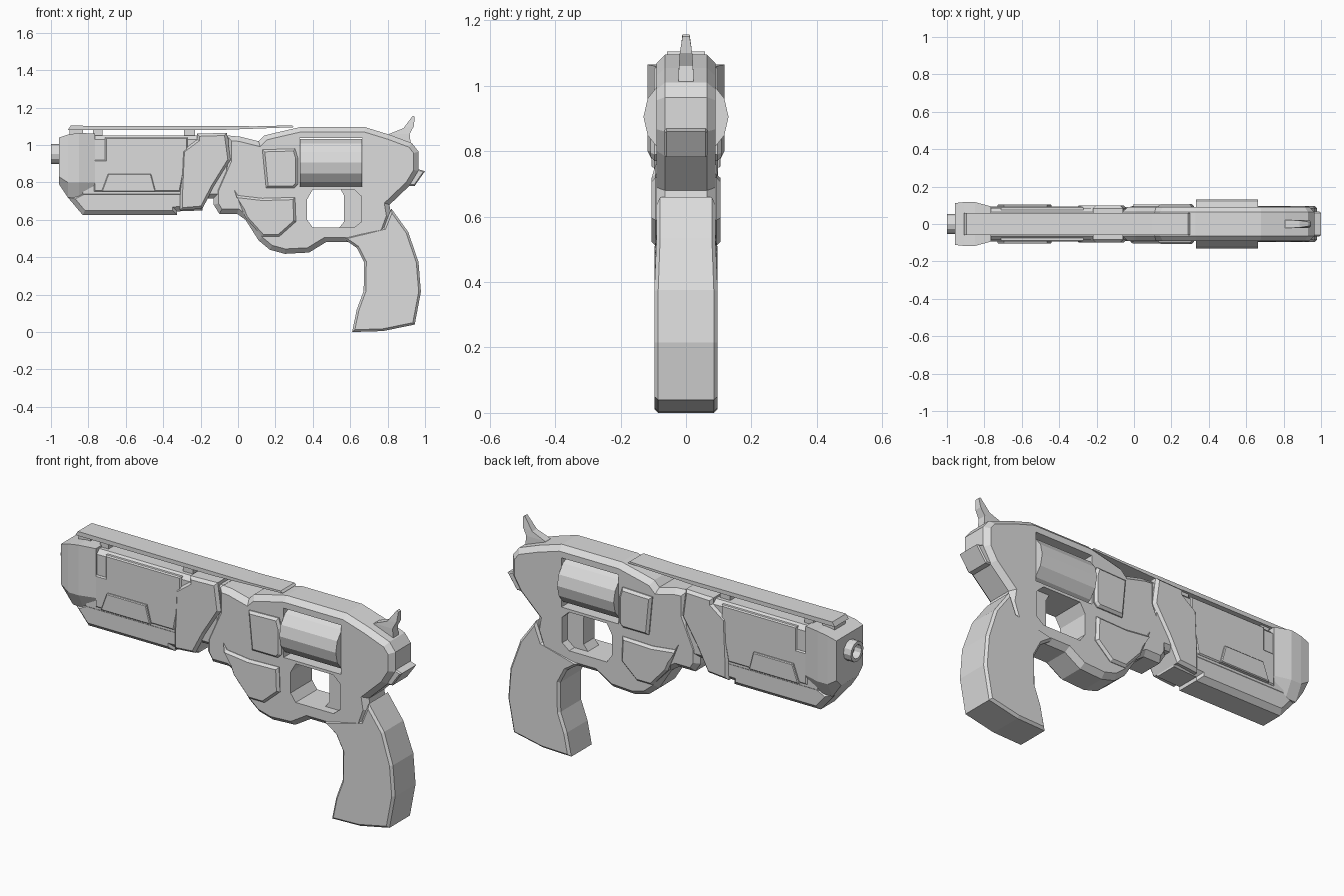
import bpy, bmesh, math
from mathutils import Matrix

if "Cube" in bpy.data.objects:
    bpy.data.objects.remove(bpy.data.objects["Cube"])

grey = bpy.data.materials.new("light_grey")
grey.use_nodes = True
grey.diffuse_color = (0.72, 0.72, 0.72, 1)
grey.node_tree.nodes["Principled BSDF"].inputs["Base Color"].default_value = (0.72, 0.72, 0.72, 1)


def finish(name, bm):
    bmesh.ops.recalc_face_normals(bm, faces=bm.faces[:])
    mesh = bpy.data.meshes.new(name)
    bm.to_mesh(mesh)
    bm.free()
    mesh.materials.append(grey)
    obj = bpy.data.objects.new(name, mesh)
    bpy.context.collection.objects.link(obj)
    return obj


def plate(name, profile, half, chamfer=0.0):
    """Extrude an (x, z) profile across y, with chamfered side outlines."""
    bm = bmesh.new()
    rings = [[bm.verts.new((x, s * (half - chamfer), z)) for x, z in profile] for s in (-1, 1)]
    caps = [bm.faces.new(r) for r in rings]
    n = len(profile)
    for i in range(n):
        j = (i + 1) % n
        bm.faces.new((rings[0][i], rings[0][j], rings[1][j], rings[1][i]))
    bmesh.ops.recalc_face_normals(bm, faces=bm.faces[:])
    if chamfer:
        bmesh.ops.inset_region(bm, faces=caps, thickness=chamfer, use_even_offset=True)
        for f, s in zip(caps, (-1, 1)):
            for v in f.verts:
                v.co.y = s * half
    return finish(name, bm)


def box(name, x0, x1, z0, z1, half, chamfer=0.0):
    return plate(name, [(x0, z0), (x1, z0), (x1, z1), (x0, z1)], half, chamfer)


def loft(name, rings):
    """Skin matching rings of (x, y, z) points and cap both ends."""
    bm = bmesh.new()
    vs = [[bm.verts.new(p) for p in r] for r in rings]
    n = len(vs[0])
    for a, b in zip(vs, vs[1:]):
        for i in range(n):
            j = (i + 1) % n
            bm.faces.new((a[i], a[j], b[j], b[i]))
    bm.faces.new(vs[0])
    bm.faces.new(vs[-1])
    return finish(name, bm)


def circle(x, z, r, n):
    return [(x, r * math.cos(2 * math.pi * i / n), z + r * math.sin(2 * math.pi * i / n))
            for i in range(n)]


def cut(target, cutter):
    mod = target.modifiers.new("cut", "BOOLEAN")
    mod.operation, mod.solver, mod.object = "DIFFERENCE", "EXACT", cutter
    cutter.hide_render = True
    bpy.context.view_layer.objects.active = target
    bpy.ops.object.modifier_apply(modifier=mod.name)
    bpy.data.objects.remove(cutter)


# Muzzle block: (x, half width, top, side bottom, bottom)
muzzle = []
for x, h, top, mid, low in [(-0.957, 0.112, 1.04, 0.83, 0.79), (-0.91, 0.117, 1.055, 0.80, 0.72),
                            (-0.85, 0.117, 1.065, 0.80, 0.72), (-0.765, 0.094, 1.06, 0.80, 0.72)]:
    right = [(x, -h, top), (x, -h, mid), (x, -h + 0.04, low)]
    muzzle.append(right + [(x, -y, z) for x, y, z in reversed(right)])
loft("muzzle_block", muzzle)

# Hollow barrel tip
loft("barrel_tip", [circle(-0.94, 0.952, 0.053, 12), circle(-1.0, 0.952, 0.053, 12),
                    circle(-1.0, 0.952, 0.036, 12), circle(-0.96, 0.952, 0.036, 12)])

# Barrel housing with side panels, underbarrel and raised badges
box("barrel_housing", -0.85, -0.04, 0.715, 1.05, 0.086, 0.022)
plate("barrel_side_panel", [(-0.77, 0.75), (-0.31, 0.75), (-0.27, 0.95), (-0.27, 1.04),
                            (-0.71, 1.04), (-0.71, 0.92), (-0.77, 0.92)], 0.093, 0.006)
plate("underbarrel", [(-0.91, 0.72), (-0.83, 0.625), (-0.325, 0.625), (-0.325, 0.645),
                      (-0.19, 0.65), (-0.19, 0.76), (-0.83, 0.76)], 0.085, 0.025)
plate("side_badge", [(-0.73, 0.75), (-0.44, 0.75), (-0.465, 0.845), (-0.695, 0.845)], 0.105, 0.004)
plate("barrel_collar", [(-0.22, 1.06), (-0.06, 1.065), (-0.04, 0.92), (-0.13, 0.775), (-0.19, 0.66),
                        (-0.31, 0.65), (-0.31, 0.75), (-0.30, 0.97), (-0.22, 1.03)], 0.098, 0.014)

# Top rib on its posts
plate("top_rib", [(-0.91, 1.08), (-0.10, 1.08), (0.30, 1.095), (0.29, 1.105), (0.10, 1.10),
                  (-0.895, 1.103)], 0.058)
for i, (a, b) in enumerate([(-0.90, -0.83), (-0.775, -0.725), (-0.29, -0.23)]):
    box(f"rib_post_{i + 1}", a, b, 1.03, 1.09, 0.045)

# Main frame with the cylinder window and trigger opening
frame = plate("frame", [
    (-0.06, 1.05), (0.01, 1.045), (0.11, 1.02), (0.14, 1.05), (0.20, 1.065), (0.33, 1.095),
    (0.68, 1.095), (0.81, 1.055), (0.93, 1.01), (0.965, 0.965), (0.965, 0.86), (0.92, 0.785),
    (0.81, 0.68), (0.82, 0.62), (0.78, 0.51), (0.60, 0.48), (0.47, 0.48), (0.38, 0.425),
    (0.25, 0.418), (0.17, 0.44), (0.11, 0.49), (0.04, 0.60), (-0.005, 0.632), (-0.10, 0.632),
    (-0.13, 0.68), (-0.13, 0.76), (-0.06, 0.92)], 0.09, 0.026)
cut(frame, box("window_cutter", 0.33, 0.665, 0.777, 1.037, 0.3))
cut(frame, plate("trigger_cutter", [(0.40, 0.762), (0.62, 0.762), (0.66, 0.725), (0.66, 0.59),
                                    (0.62, 0.558), (0.40, 0.558), (0.37, 0.60), (0.37, 0.71)], 0.3))

# Raised frame plates
plate("crane_plate", [(0.13, 0.975), (0.305, 0.98), (0.32, 0.93), (0.32, 0.79), (0.30, 0.77),
                      (0.15, 0.77)], 0.108, 0.012)
plate("lower_frame_plate", [(-0.02, 0.76), (0.0, 0.73), (0.13, 0.715), (0.305, 0.72), (0.31, 0.59),
                            (0.22, 0.51), (0.13, 0.51), (0.04, 0.61)], 0.105, 0.012)

# Trigger
plate("trigger", [(0.545, 0.77), (0.567, 0.73), (0.567, 0.59), (0.535, 0.55), (0.67, 0.55),
                  (0.67, 0.77)], 0.045)

# Revolving cylinder
loft("cylinder", [circle(0.332, 0.905, 0.13, 14), circle(0.662, 0.905, 0.13, 14)])

# Grip, narrowed toward its top
grip = plate("grip", [
    (0.82, 0.66), (0.91, 0.535), (0.965, 0.375), (0.978, 0.215), (0.945, 0.04), (0.775, 0.005),
    (0.61, 0.0), (0.635, 0.12), (0.672, 0.22), (0.674, 0.375), (0.635, 0.45), (0.555, 0.505),
    (0.78, 0.56)], 0.097, 0.012)
for v in grip.data.vertices:
    if v.co.z > 0.5:
        v.co.y *= 0.93

# Hammer, tapering to its tip: (front x, front z, rear x, rear z, half width)
loft("hammer", [[(a, -h, b), (c, -h, d), (c, h, d), (a, h, b)] for a, b, c, d, h in [
    (0.79, 1.03, 0.925, 0.99, 0.023), (0.81, 1.06, 0.918, 1.06, 0.022),
    (0.885, 1.09, 0.94, 1.10, 0.019), (0.935, 1.157, 0.945, 1.15, 0.011)]])

# Rear spur below the hammer
plate("rear_spur", [(0.90, 0.86), (0.965, 0.87), (1.0, 0.86), (0.945, 0.782), (0.91, 0.782)], 0.066, 0.006)
